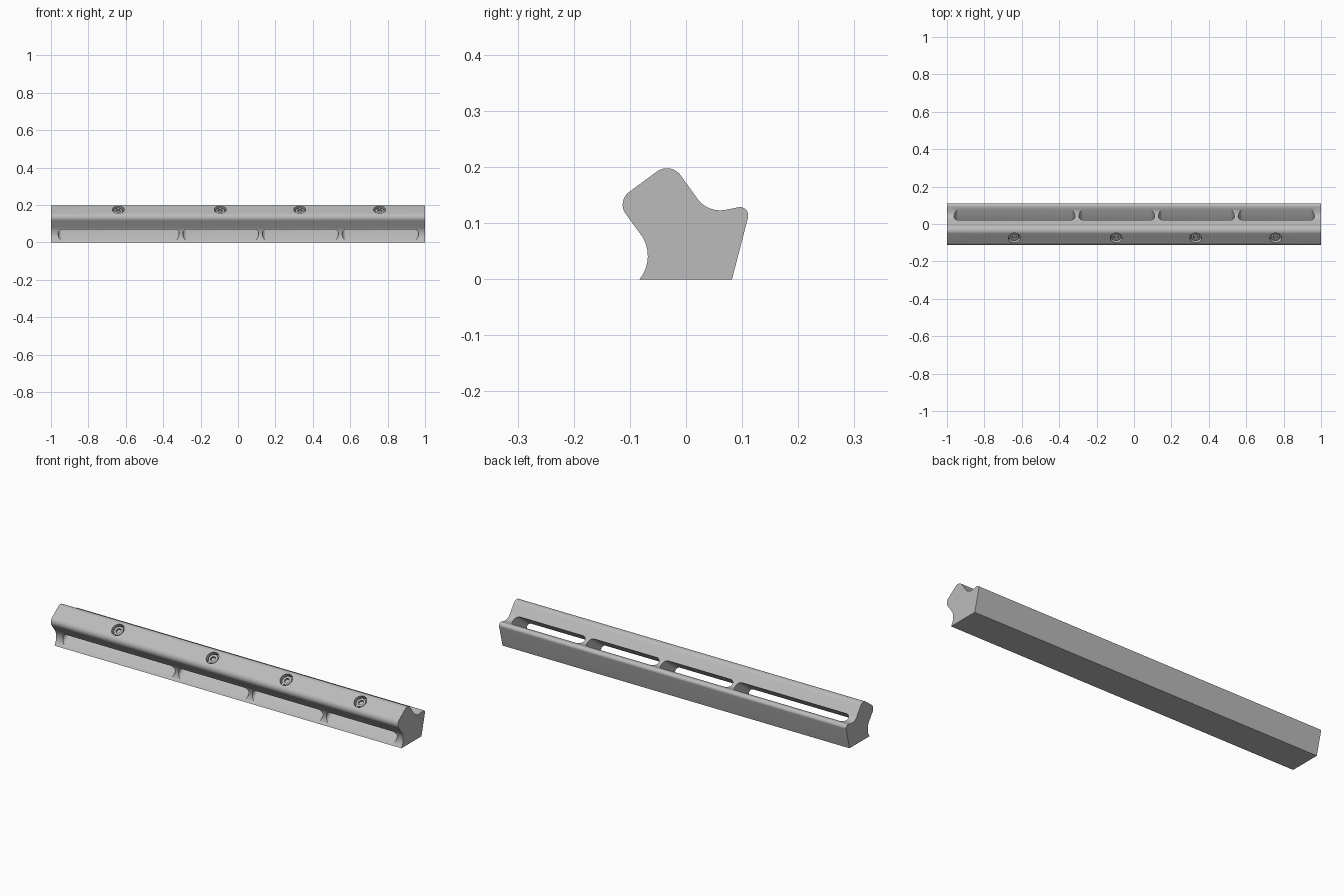
import bpy, bmesh, math
from mathutils import Vector, Matrix

cube = bpy.data.objects.get("Cube")
if cube:
    bpy.data.objects.remove(cube, do_unlink=True)

grey = bpy.data.materials.new("satin grey")
grey.use_nodes = True
colour = (0.5, 0.5, 0.5, 1)
grey.diffuse_color = colour
grey.node_tree.nodes["Principled BSDF"].inputs["Base Color"].default_value = colour


def fillet(corners, steps=12):
    """Round each (u, v, radius) corner of a closed outline."""
    outline = []
    for i, (u, v, radius) in enumerate(corners):
        p = Vector((u, v))
        if radius == 0:
            outline.append(p)
            continue
        a = (Vector(corners[i - 1][:2]) - p).normalized()
        b = (Vector(corners[(i + 1) % len(corners)][:2]) - p).normalized()
        half = a.angle(b) / 2
        centre = p + (a + b).normalized() * radius / math.sin(half)
        start = p + a * radius / math.tan(half) - centre
        end = p + b * radius / math.tan(half) - centre
        sweep = start.angle(end)
        for k in range(steps + 1):
            t = k / steps
            arc = (start * math.sin((1 - t) * sweep) + end * math.sin(t * sweep)) / math.sin(sweep)
            outline.append(centre + arc)
    return outline


def prism(name, outline, u, v, centre, along):
    """Extrude an outline drawn on axes u, v by the vector along."""
    bm = bmesh.new()
    verts = [bm.verts.new(centre - along / 2 + u * p.x + v * p.y) for p in outline]
    face = bm.faces.new(verts)
    new = bmesh.ops.extrude_face_region(bm, geom=[face])["geom"]
    bmesh.ops.translate(bm, vec=along, verts=[g for g in new if isinstance(g, bmesh.types.BMVert)])
    bmesh.ops.recalc_face_normals(bm, faces=bm.faces)
    mesh = bpy.data.meshes.new(name)
    bm.to_mesh(mesh)
    bm.free()
    mesh.materials.append(grey)
    obj = bpy.data.objects.new(name, mesh)
    bpy.context.collection.objects.link(obj)
    return obj


def circle(radius, sides):
    return [Vector((radius * math.cos(2 * math.pi * i / sides),
                    radius * math.sin(2 * math.pi * i / sides))) for i in range(sides)]


def activate(obj):
    bpy.ops.object.select_all(action='DESELECT')
    obj.select_set(True)
    bpy.context.view_layer.objects.active = obj


def cut(target, cutter):
    cutter.hide_render = True
    mod = target.modifiers.new("cut", 'BOOLEAN')
    mod.operation = 'DIFFERENCE'
    mod.solver = 'EXACT'
    mod.object = cutter
    activate(target)
    bpy.ops.object.modifier_apply(modifier=mod.name)
    bpy.data.objects.remove(cutter, do_unlink=True)


X, Y, Z = Vector((1, 0, 0)), Vector((0, 1, 0)), Vector((0, 0, 1))

# Rail body: constant rounded cross-section along x
section = fillet([(-0.083, 0, 0), (-0.0514, 0.04, 0.065), (-0.124, 0.139, 0.028),
                  (-0.0273, 0.210, 0.03), (0.039, 0.1175, 0.05),
                  (0.1165, 0.133, 0.015), (0.082, 0, 0)])
rail = prism("rail_body", section, Y, Z, Vector(), X * 2)

# Sloping slots, running from the front hollow up to the rear channel
slope = Vector((0, 0.8, 0.6))
across = Vector((0, -0.6, 0.8))
half = 0.0235
for x0, x1 in ((-0.962, -0.315), (-0.295, 0.11), (0.13, 0.537), (0.557, 0.965)):
    w = (x1 - x0) / 2
    r = half * 0.98
    stadium = fillet([(-w, -half, r), (w, -half, r), (w, half, r), (-w, half, r)], 8)
    centre = Vector(((x0 + x1) / 2, -0.011, 0.0875))
    cut(rail, prism("slot_cutter", stadium, X, across, centre, slope * 0.4))

# Counterbored holes with socket head screws on the front upper face
bore = Vector((0, -0.59, 0.807))
side = bore.cross(X)
for i, x in enumerate((-0.64, -0.095, 0.33, 0.757)):
    mouth = Vector((x, -0.0745, 0.1755))
    cut(rail, prism("bore_cutter", circle(0.032, 32), X, side, mouth, bore * 0.05))
    screw = prism(f"screw_{i + 1}", circle(0.024, 32), X, side, mouth - bore * 0.018, bore * 0.02)
    cut(screw, prism("socket_cutter", circle(0.014, 6), X, side, mouth - bore * 0.008, bore * 0.022))
    activate(screw)
    bpy.ops.object.shade_smooth_by_angle(angle=math.radians(30))

activate(rail)
bpy.ops.object.shade_smooth_by_angle(angle=math.radians(30))
